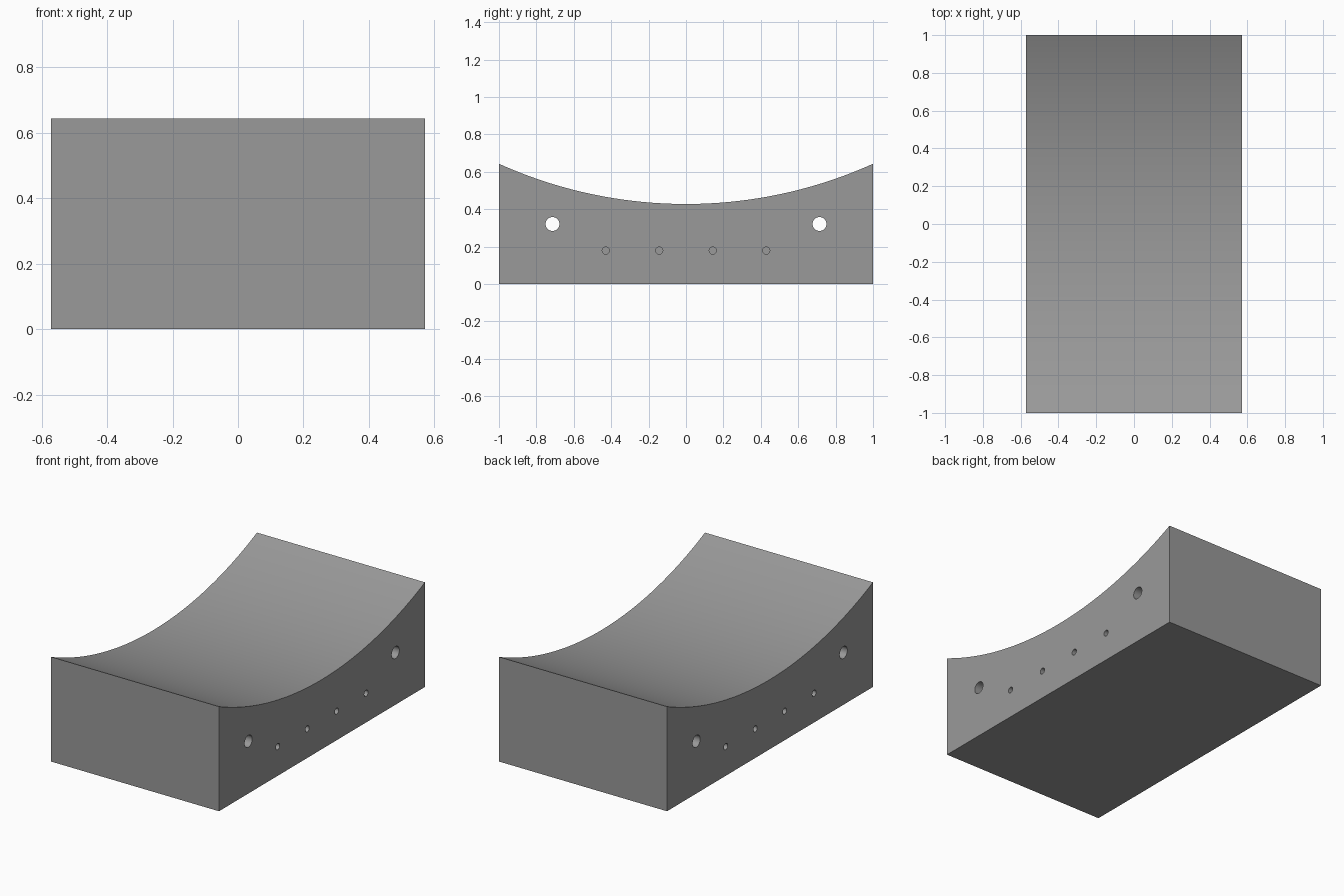
import bpy, bmesh, math

if "Cube" in bpy.data.objects:
    bpy.data.objects.remove(bpy.data.objects["Cube"])

HALF_W, HALF_L, EDGE_H, MID_H = 0.571, 1.0, 0.643, 0.428
BLIND_DEPTH = 0.18

grey = bpy.data.materials.new("plain grey")
grey.diffuse_color = (0.32, 0.32, 0.32, 1)
grey.use_nodes = True
grey.node_tree.nodes["Principled BSDF"].inputs["Base Color"].default_value = grey.diffuse_color

# Saddle block: side profile with a concave circular top, extruded across x
sag = EDGE_H - MID_H
radius = (HALF_L ** 2 + sag ** 2) / (2 * sag)
half_angle = math.asin(HALF_L / radius)
profile = [(-HALF_L, 0), (HALF_L, 0)]
STEPS = 48
for i in range(STEPS + 1):
    a = half_angle * (1 - 2 * i / STEPS)
    profile.append((radius * math.sin(a), MID_H + radius * (1 - math.cos(a))))

bm = bmesh.new()
face = bm.faces.new([bm.verts.new((-HALF_W, y, z)) for y, z in profile])
ext = bmesh.ops.extrude_face_region(bm, geom=[face])
bmesh.ops.translate(bm, vec=(2 * HALF_W, 0, 0),
                    verts=[v for v in ext["geom"] if isinstance(v, bmesh.types.BMVert)])
bmesh.ops.recalc_face_normals(bm, faces=bm.faces)
mesh = bpy.data.meshes.new("saddle_block")
bm.to_mesh(mesh)
bm.free()
block = bpy.data.objects.new("saddle_block", mesh)
bpy.context.collection.objects.link(block)
mesh.materials.append(grey)


def drill(x, y, z, r, length):
    """Cut a round hole along x, centred at the given point."""
    bpy.ops.mesh.primitive_cylinder_add(vertices=32, radius=r, depth=length,
                                        location=(x, y, z), rotation=(0, math.pi / 2, 0))
    cutter = bpy.context.object
    cutter.name = "hole_cutter"
    cutter.hide_render = True
    cutter.data.materials.append(grey)
    mod = block.modifiers.new("hole", 'BOOLEAN')
    mod.operation, mod.solver, mod.object = 'DIFFERENCE', 'EXACT', cutter
    bpy.context.view_layer.objects.active = block
    bpy.ops.object.modifier_apply(modifier=mod.name)
    bpy.data.objects.remove(cutter, do_unlink=True)


# Large through holes near the ends
for y in (-0.714, 0.714):
    drill(0, y, 0.321, 0.037, 3 * HALF_W)

# Row of small blind holes on both sides
for side in (-1, 1):
    for y in (-0.429, -0.143, 0.143, 0.429):
        drill(side * HALF_W, y, 0.179, 0.019, 2 * BLIND_DEPTH)

# Smooth the curved top and hole walls, keep the block edges crisp
bpy.ops.object.select_all(action='DESELECT')
block.select_set(True)
bpy.context.view_layer.objects.active = block
bpy.ops.object.shade_smooth_by_angle(angle=math.radians(20))
